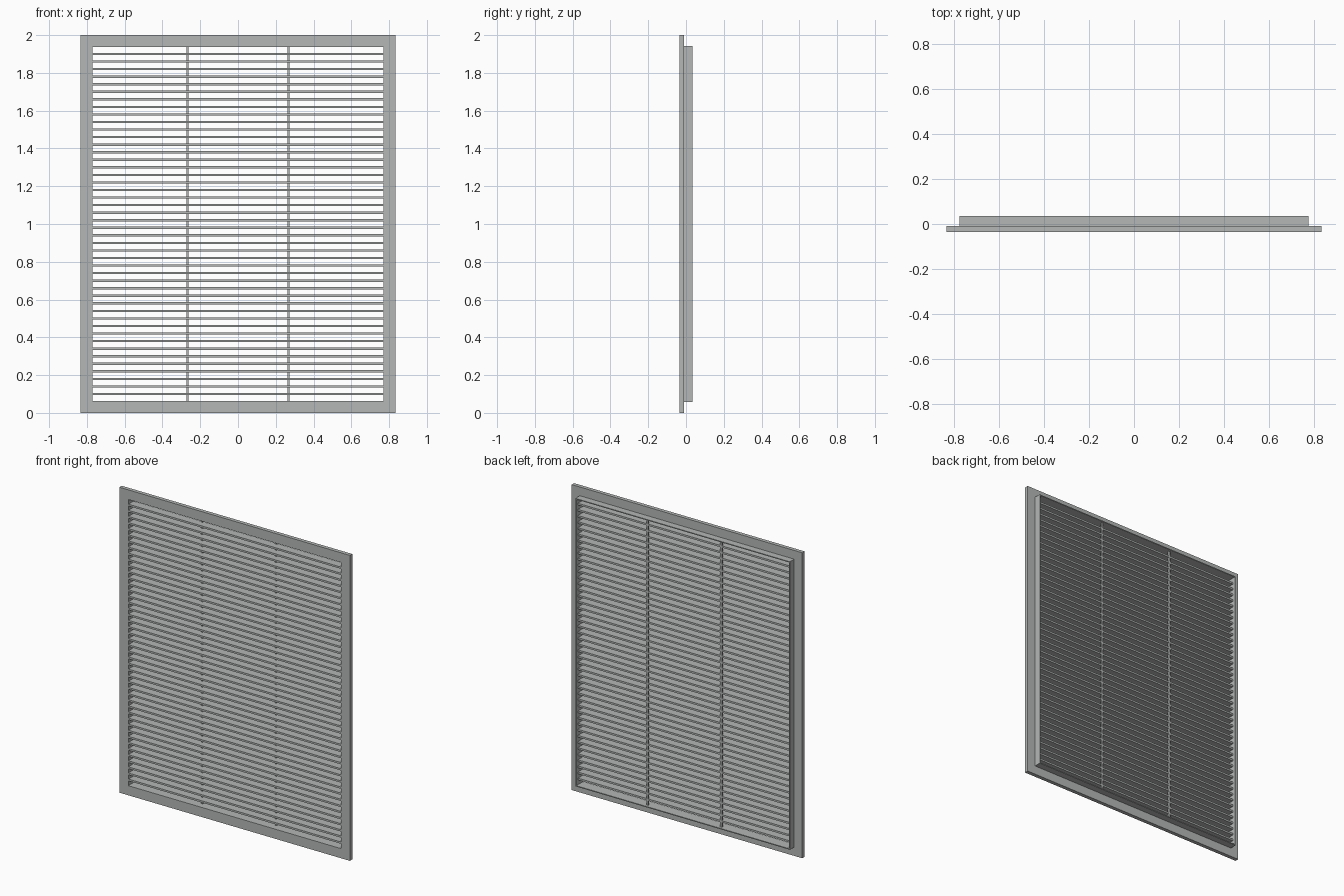
import bpy
import bmesh

if "Cube" in bpy.data.objects:
    bpy.data.objects.remove(bpy.data.objects["Cube"])

grey = bpy.data.materials.new("light grey metal")
grey.diffuse_color = (0.46, 0.475, 0.47, 1)
grey.use_nodes = True
grey.node_tree.nodes["Principled BSDF"].inputs["Base Color"].default_value = grey.diffuse_color


def finish(name, bm):
    bmesh.ops.recalc_face_normals(bm, faces=bm.faces)
    me = bpy.data.meshes.new(name)
    bm.to_mesh(me)
    bm.free()
    me.materials.append(grey)
    ob = bpy.data.objects.new(name, me)
    bpy.context.collection.objects.link(ob)
    return ob


def box(name, x0, x1, y0, y1, z0, z1):
    bm = bmesh.new()
    bmesh.ops.create_cube(bm, size=1)
    for v in bm.verts:
        v.co = ((x0 + x1) / 2 + v.co.x * (x1 - x0),
                (y0 + y1) / 2 + v.co.y * (y1 - y0),
                (z0 + z1) / 2 + v.co.z * (z1 - z0))
    return finish(name, bm)


def ring(name, outer, inner, y0, y1):
    """Rectangular frame: outer and inner are (half width, half height) about z = 1."""
    bm = bmesh.new()
    loops = []
    for (w, h), y in ((outer, y0), (outer, y1), (inner, y1), (inner, y0)):
        loops.append([bm.verts.new((sx * w, y, 1 + sz * h))
                      for sx, sz in ((-1, -1), (1, -1), (1, 1), (-1, 1))])
    for k in range(4):
        a, b = loops[k], loops[(k + 1) % 4]
        for i in range(4):
            j = (i + 1) % 4
            bm.faces.new((a[i], a[j], b[j], b[i]))
    return finish(name, bm)


# Front flange and the collar that sits in the wall opening
ring("front_flange", (0.835, 1.0), (0.77, 0.937), -0.035, -0.01)
ring("rear_collar", (0.777, 0.943), (0.77, 0.937), -0.01, 0.035)

# Horizontal blades, evenly pitched
COUNT, PITCH, THICK = 46, 0.04, 0.012
for i in range(COUNT):
    z = 1 + (i - (COUNT - 1) / 2) * PITCH
    box(f"blade_{i + 1:02d}", -0.771, 0.771, -0.034, 0.018,
        z - THICK / 2, z + THICK / 2)

# Two upright support bars at the back of the blades
for side, name in ((-1, "left_support_bar"), (1, "right_support_bar")):
    x = side * 0.267
    box(name, x - 0.006, x + 0.006, 0.008, 0.0185, 0.062, 1.938)
